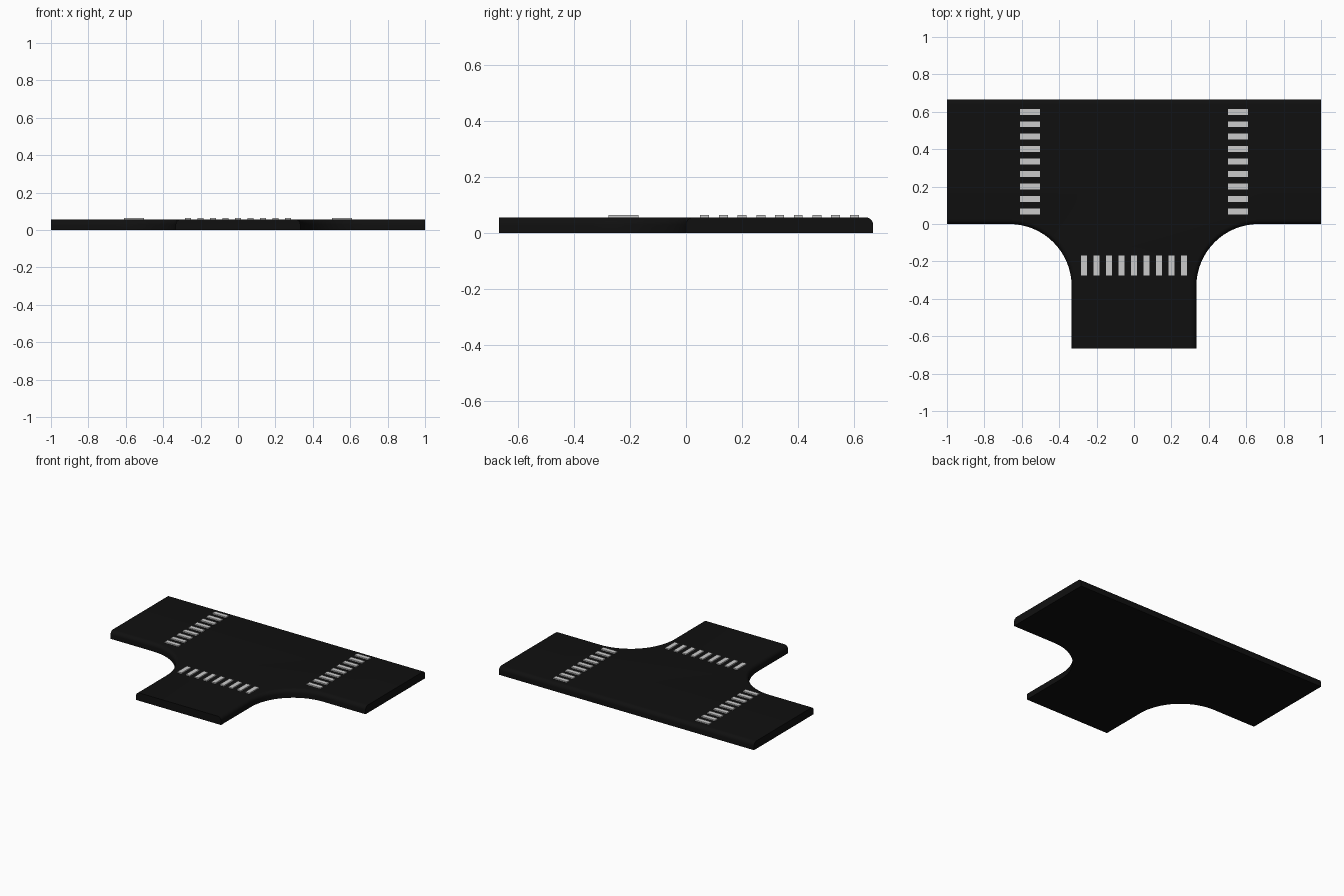
import bpy, bmesh
from math import cos, sin, pi

if "Cube" in bpy.data.objects:
    bpy.data.objects.remove(bpy.data.objects["Cube"])

T = 1 / 3          # half road width, also kerb corner radius
TOP = 0.056        # slab height
R = 0.027          # rounding of the long road edges


def outline(d):
    """T-shaped outline, road edges moved inwards by d, cut ends kept flush."""
    left = [(-1, 2 * T - d), (-1, d)]
    for i in range(17):
        a = pi / 2 * (1 - i / 16)
        left.append((-2 * T + (T + d) * cos(a), -T + (T + d) * sin(a)))
    left.append((-T + d, -2 * T))
    return left + [(-x, y) for x, y in reversed(left)]


def finish(name, bm, color=None):
    bmesh.ops.recalc_face_normals(bm, faces=bm.faces)
    mesh = bpy.data.meshes.new(name)
    bm.to_mesh(mesh)
    bm.free()
    ob = bpy.data.objects.new(name, mesh)
    bpy.context.collection.objects.link(ob)
    if color:
        mat = bpy.data.materials.new(name + "_paint")
        mat.diffuse_color = color
        mat.use_nodes = True
        mat.node_tree.nodes["Principled BSDF"].inputs["Base Color"].default_value = mat.diffuse_color
        mesh.materials.append(mat)
    return ob


# Road slab: stacked outlines that round over along the road edges
bm = bmesh.new()
layers = [(0, 0)]
for i in range(7):
    a = pi / 2 * i / 6
    layers.append((R * (1 - cos(a)), TOP - R + R * sin(a)))
rings = [[bm.verts.new((x, y, z)) for x, y in outline(d)] for d, z in layers]
n = len(rings[0])
for low, high in zip(rings, rings[1:]):
    for i in range(n):
        j = (i + 1) % n
        bm.faces.new((low[i], low[j], high[j], high[i]))
caps = [bm.faces.new(rings[-1]), bm.faces.new(rings[0][::-1])]
bm.normal_update()   # the concave caps need normals before they are split
bmesh.ops.triangulate(bm, faces=caps, ngon_method='EAR_CLIP')
road = finish("road_slab", bm, (0.005, 0.005, 0.005, 1))
bpy.context.view_layer.objects.active = road
road.select_set(True)
bpy.ops.object.shade_smooth_by_angle(angle=pi / 6)


# Crossings: nine thin raised stripes each
def crossing(name, cx, cy, along_x):
    bm = bmesh.new()
    for i in range(-4, 5):
        s = i * T / 5
        x, y = (cx + s, cy) if along_x else (cx, cy + s)
        sx, sy = (0.032, 0.107) if along_x else (0.107, 0.032)
        box = bmesh.ops.create_cube(bm, size=1)["verts"]
        bmesh.ops.scale(bm, vec=(sx, sy, 0.012), verts=box)
        bmesh.ops.translate(bm, vec=(x, y, TOP + 0.002), verts=box)
    finish(name, bm)


crossing("left_crossing_stripes", -0.557, T, False)
crossing("right_crossing_stripes", 0.557, T, False)
crossing("front_crossing_stripes", 0, -0.222, True)
